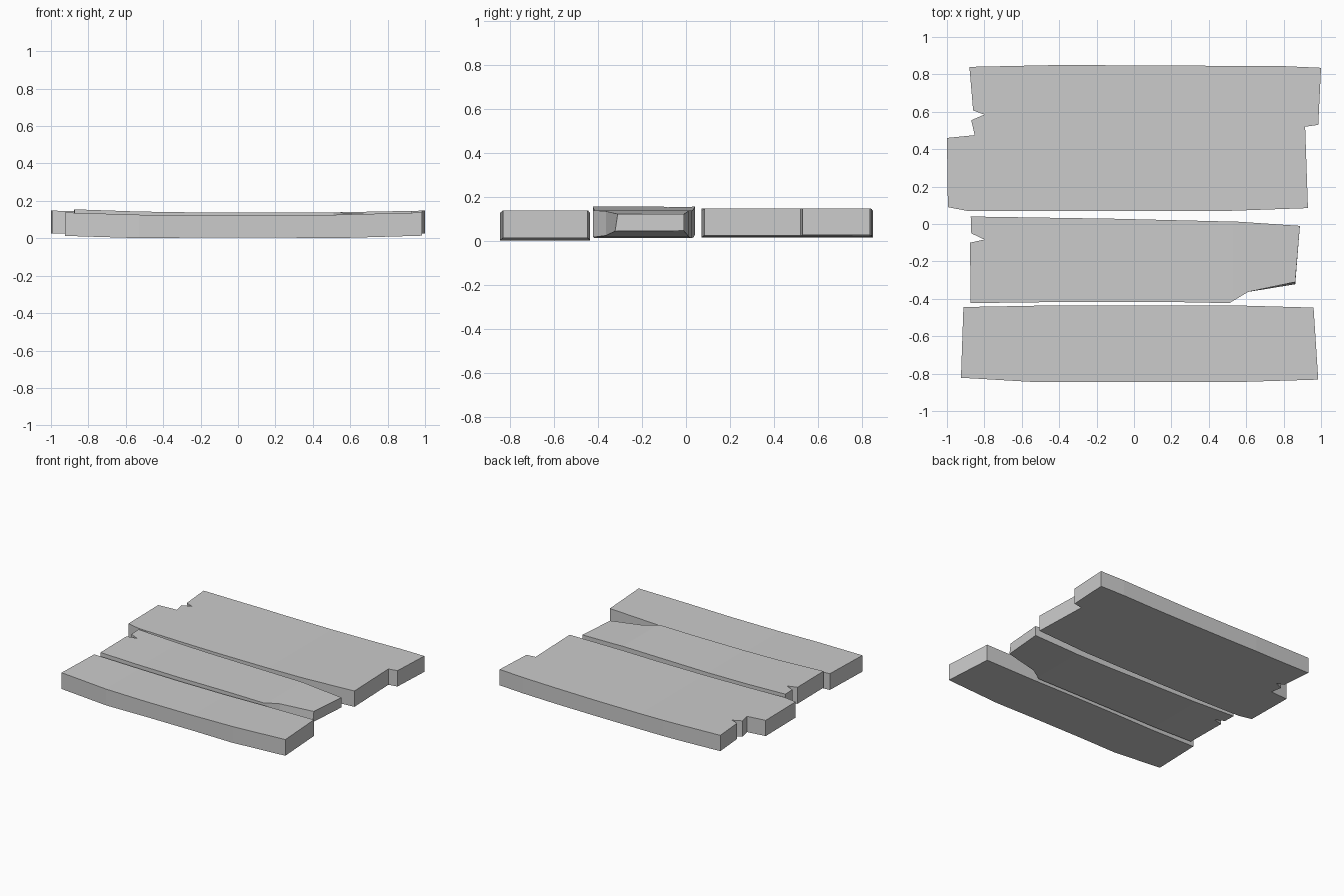
import bpy, bmesh
from mathutils import Vector


def lerp_profile(profile, x):
    """Bottom and top height at x from (x, bottom, top) stations."""
    for a, b in zip(profile, profile[1:]):
        if x <= b[0] or b is profile[-1]:
            t = (x - a[0]) / (b[0] - a[0])
            return a[1] + t * (b[1] - a[1]), a[2] + t * (b[2] - a[2])


def plank(name, outline, profile, undercut=()):
    bm = bmesh.new()
    bm.faces.new([bm.verts.new((x, y, 0)) for x, y in outline])
    # split across the board where the bend changes
    for station in profile[1:-1]:
        bmesh.ops.bisect_plane(bm, geom=bm.verts[:] + bm.edges[:] + bm.faces[:], dist=0.0001,
                               plane_co=Vector((station[0], 0, 0)), plane_no=Vector((1, 0, 0)))
    lower = bm.verts[:]
    ret = bmesh.ops.extrude_face_region(bm, geom=bm.faces[:], use_keep_orig=True)
    upper = [v for v in ret["geom"] if isinstance(v, bmesh.types.BMVert)]
    # bend both skins along the profile
    for v in lower:
        v.co.z = lerp_profile(profile, v.co.x)[0]
    for v in upper:
        v.co.z = lerp_profile(profile, v.co.x)[1]
    # slanted break: push out the lower corner
    for x, y, dy in undercut:
        v = min(lower, key=lambda p: (p.co.xy - Vector((x, y))).length)
        v.co.y += dy
    bmesh.ops.recalc_face_normals(bm, faces=bm.faces[:])
    mesh = bpy.data.meshes.new(name)
    bm.to_mesh(mesh)
    bm.free()
    obj = bpy.data.objects.new(name, mesh)
    bpy.context.collection.objects.link(obj)
    return obj


# narrow front plank
plank("front_plank",
      [(-0.925, -0.822), (-0.53, -0.845), (0.55, -0.845), (0.985, -0.832),
       (0.96, -0.447), (0.53, -0.435), (-0.53, -0.437), (-0.912, -0.444)],
      [(-0.925, 0.013, 0.138), (-0.53, 0.001, 0.126), (-0.2, 0.004, 0.121),
       (0.2, 0.004, 0.121), (0.53, 0.001, 0.126), (0.985, 0.014, 0.138)])

# middle plank with a notch and a broken corner
plank("middle_plank",
      [(-0.873, -0.423), (-0.4, -0.417), (0.2, -0.417), (0.51, -0.423), (0.61, -0.363),
       (0.862, -0.31), (0.887, -0.01), (0.56, 0.012), (-0.1, 0.028), (-0.873, 0.04),
       (-0.87, -0.05), (-0.8, -0.083), (-0.877, -0.1)],
      [(-0.877, 0.028, 0.155), (-0.53, 0.016, 0.143), (-0.2, 0.014, 0.138),
       (0.2, 0.014, 0.138), (0.53, 0.018, 0.138), (0.887, 0.046, 0.121)],
      [(0.862, -0.31, -0.012)])

# wide back plank with stepped ends
plank("back_plank",
      [(-0.995, 0.09), (-0.89, 0.07), (-0.4, 0.07), (0.5, 0.07), (0.93, 0.085),
       (0.915, 0.52), (0.985, 0.53), (1.0, 0.835), (0.8, 0.844), (0.0, 0.848),
       (-0.4, 0.85), (-0.88, 0.84), (-0.86, 0.607), (-0.8, 0.585), (-0.87, 0.555),
       (-0.852, 0.475), (-1.0, 0.46)],
      [(-1.0, 0.027, 0.148), (-0.53, 0.017, 0.139), (-0.2, 0.015, 0.135),
       (0.2, 0.015, 0.135), (0.53, 0.017, 0.139), (1.0, 0.026, 0.148)])
